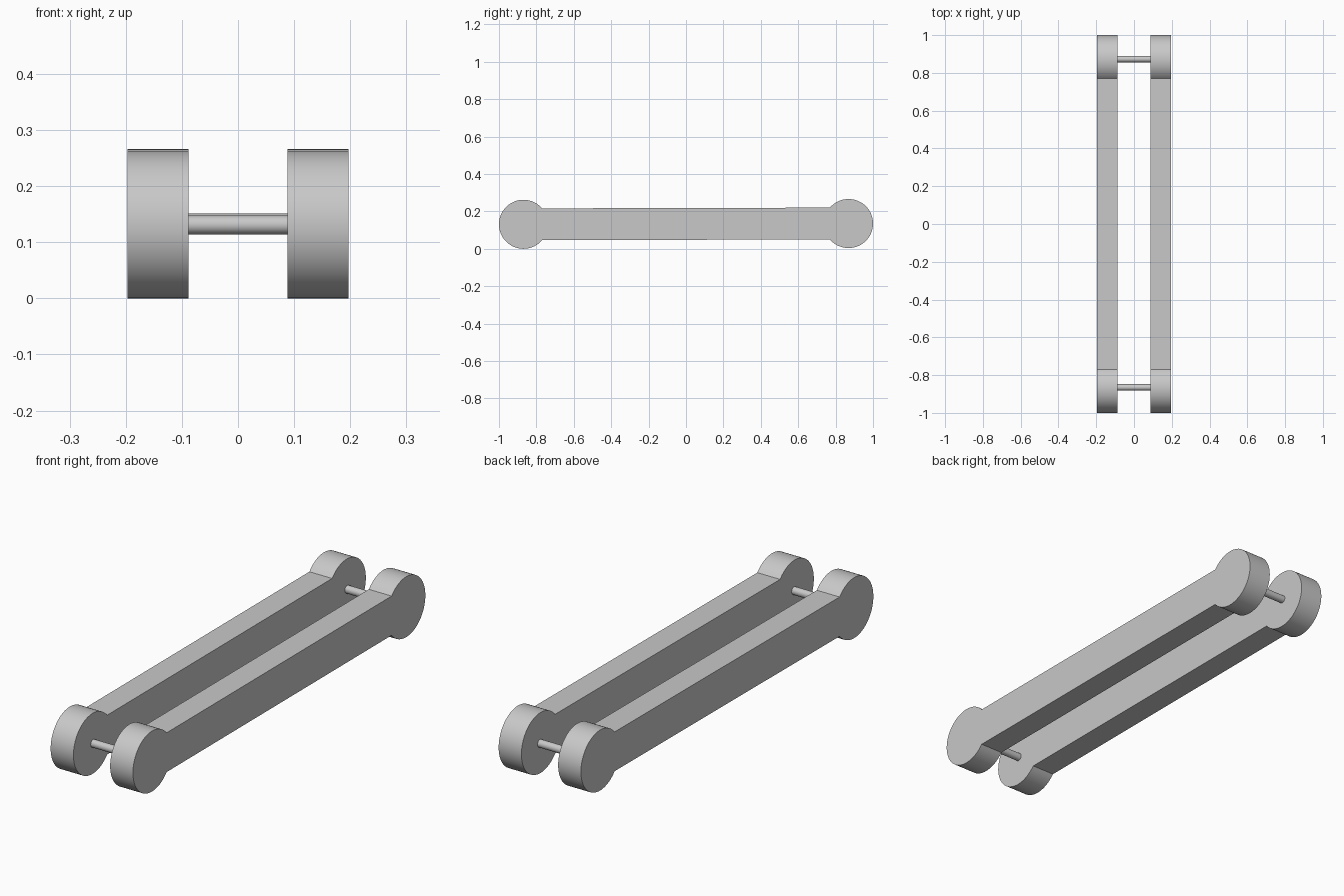
import bpy, bmesh, math

cube = bpy.data.objects.get("Cube")
if cube:
    bpy.data.objects.remove(cube, do_unlink=True)

grey = bpy.data.materials.new("plain grey")
grey.use_nodes = True
colour = (0.58, 0.58, 0.58, 1)
grey.diffuse_color = colour
grey.node_tree.nodes["Principled BSDF"].inputs["Base Color"].default_value = colour

RADIUS = 0.131          # round link ends
REACH = 0.869           # distance of end centres from the middle
FRONT_Z, BACK_Z = 0.131, 0.135
HALF_BAR = 0.085        # half height of the straight bar
INNER, OUTER = 0.088, 0.197


def extrude_profile(name, outline, x0, x1):
    """Extrude a (y, z) outline along x from x0 to x1."""
    bm = bmesh.new()
    face = bm.faces.new([bm.verts.new((x0, y, z)) for y, z in outline])
    result = bmesh.ops.extrude_face_region(bm, geom=[face], use_keep_orig=True)
    moved = [v for v in result["geom"] if isinstance(v, bmesh.types.BMVert)]
    bmesh.ops.translate(bm, verts=moved, vec=(x1 - x0, 0, 0))
    bmesh.ops.recalc_face_normals(bm, faces=bm.faces)
    mesh = bpy.data.meshes.new(name)
    bm.to_mesh(mesh)
    bm.free()
    mesh.materials.append(grey)
    obj = bpy.data.objects.new(name, mesh)
    bpy.context.collection.objects.link(obj)
    bpy.ops.object.select_all(action="DESELECT")
    obj.select_set(True)
    bpy.context.view_layer.objects.active = obj
    bpy.ops.object.shade_smooth_by_angle(angle=math.radians(25))
    return obj


def arc(y, z, radius, start, end, steps):
    angles = [start + (end - start) * i / steps for i in range(steps + 1)]
    return [(y + radius * math.cos(a), z + radius * math.sin(a)) for a in angles]


# Side links: a bar running into a round lobe at each end
neck = math.asin(HALF_BAR / RADIUS)
link_outline = (arc(REACH, BACK_Z, RADIUS, neck - math.pi, math.pi - neck, 56)
                + arc(-REACH, FRONT_Z, RADIUS, neck, 2 * math.pi - neck, 56))
for name, side in (("left_link", 1), ("right_link", -1)):
    extrude_profile(name, link_outline, side * INNER, side * OUTER)

# Pins joining the two links
for name, y, z in (("front_pin", -0.865, 0.131), ("back_pin", 0.873, 0.134)):
    pin_outline = arc(y, z, 0.0168, 0, 2 * math.pi, 32)[:-1]
    extrude_profile(name, pin_outline, -INNER, INNER)
